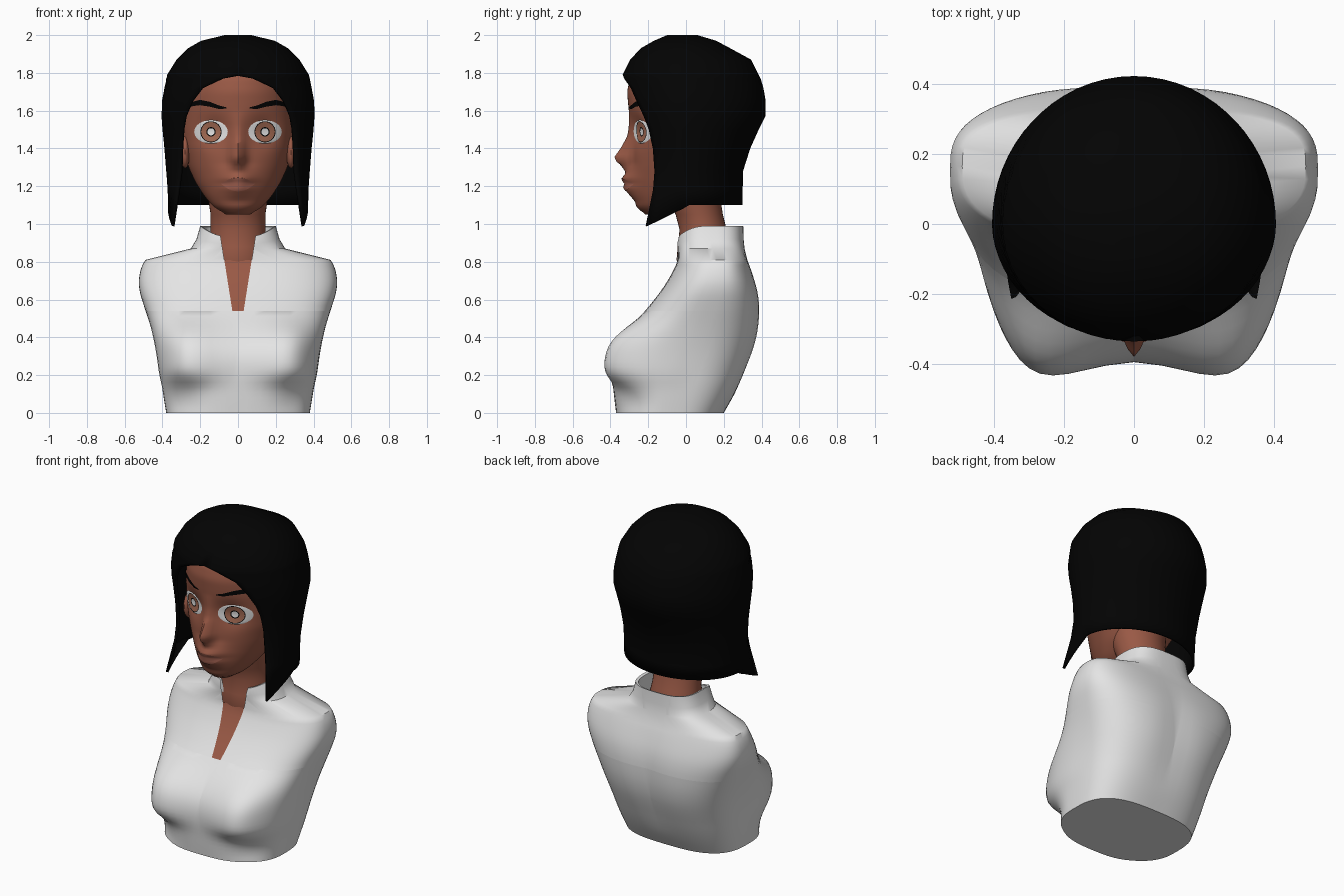
import bpy, bmesh, math
from math import sin, cos, pi, exp, sqrt

if "Cube" in bpy.data.objects:
    bpy.data.objects.remove(bpy.data.objects["Cube"])


def material(name, r, g, b):
    m = bpy.data.materials.new(name)
    m.diffuse_color = (r, g, b, 1)
    m.use_nodes = True
    m.node_tree.nodes["Principled BSDF"].inputs["Base Color"].default_value = m.diffuse_color
    return m


WHITE = material("shirt_white", 0.78, 0.78, 0.78)
SKIN = material("skin_brown", 0.32, 0.10, 0.06)
BLACK = material("hair_black", 0.001, 0.001, 0.001)
LIP = material("lip_brown", 0.35, 0.115, 0.078)
EYE = material("eye_white", 0.85, 0.85, 0.85)
IRIS = material("iris_brown", 0.38, 0.15, 0.09)


def lerp(table, z):
    """Linear lookup of a row in a table sorted by its first column."""
    if z <= table[0][0]:
        return table[0][1:]
    for a, b in zip(table, table[1:]):
        if z <= b[0]:
            t = (z - a[0]) / (b[0] - a[0])
            return [p + (q - p) * t for p, q in zip(a[1:], b[1:])]
    return table[-1][1:]


def smooth(table, z, h):
    """Lookup averaged over a window of half width h."""
    rows = [lerp(table, z + h * k / 4) for k in range(-4, 5)]
    return [sum(c) / 9 for c in zip(*rows)]


def spow(v, e):
    return math.copysign(abs(v) ** e, v)


def loft(rings, closed=True, caps=(True, True)):
    """Skin a list of equally long point rings into a bmesh."""
    bm = bmesh.new()
    vs = [[bm.verts.new(p) for p in r] for r in rings]
    n = len(rings[0])
    for a, b in zip(vs, vs[1:]):
        for i in range(n if closed else n - 1):
            j = (i + 1) % n
            bm.faces.new((a[i], a[j], b[j], b[i]))
    if caps[0]:
        bm.faces.new(vs[0][::-1])
    if caps[1]:
        bm.faces.new(vs[-1])
    return bm


def finish(name, bm, mats, angle=50, recalc=True):
    if recalc:
        bmesh.ops.recalc_face_normals(bm, faces=bm.faces)
    me = bpy.data.meshes.new(name)
    bm.to_mesh(me)
    bm.free()
    for m in mats:
        me.materials.append(m)
    ob = bpy.data.objects.new(name, me)
    bpy.context.collection.objects.link(ob)
    bpy.ops.object.select_all(action='DESELECT')
    ob.select_set(True)
    bpy.context.view_layer.objects.active = ob
    bpy.ops.object.shade_smooth_by_angle(angle=math.radians(angle))
    return ob


# Torso and collar: rows are z, half width, front y, back y, y of widest point
TORSO = [(0, .38, -.37, .20, -.08), (.12, .40, -.385, .27, -.06), (.27, .42, -.395, .335, -.03),
         (.33, .43, -.385, .36, 0), (.4, .445, -.345, .38, .03), (.5, .475, -.25, .393, .08),
         (.6, .51, -.165, .393, .12), (.69, .535, -.10, .37, .155), (.76, .52, -.06, .345, .165),
         (.81, .49, -.045, .325, .165), (.87, .25, -.045, .31, .14), (.92, .22, -.052, .305, .13),
         (.99, .20, -.045, .303, .13)]


def torso_ring(z, w, yf, yb, yw, n=64):
    pts = []
    for i in range(n):
        t = 2 * pi * i / n
        s, c = sin(t), cos(t)
        e = .75 if c > 0 else .68
        x = w * spow(s, e)
        y = yw + ((yf - yw) if c > 0 else (yb - yw)) * abs(c) ** e
        zz = z
        if c > 0:   # bust, and collar dipping at the front
            g = exp(-((abs(x) - .25) / .14) ** 2 - ((z - .29) / (.13 if z < .29 else .19)) ** 4)
            u = exp(-((abs(x) - .31) / .11) ** 2 - ((z - .06) / .08) ** 2)
            y += (.03 * u - .07 * g) * min(1, c * 3)
            x += math.copysign(.03 * g, x) if abs(x) > .01 else 0
            zz -= .06 * c * c * max(0, z - .87) / .12
        elif .1 < z < .8:   # spine valley
            y -= .015 * exp(-(x / .09) ** 2) * sin(pi * (z - .1) / .7)
        pts.append((x, y, zz))
    return pts


levels = [.027 * i for i in range(30)] + [.81, .87, .92, .99]
rings = [torso_ring(z, *smooth(TORSO, z, max(0, min(.07, z, .81 - z)))) for z in levels]
rings += [torso_ring(.985, .185, -.032, .288, .13), torso_ring(.86, .20, -.03, .285, .13)]
bm = loft(rings, caps=(True, False))
for no, co in (((1, 0, -.158), (.03, 0, .54)), ((-1, 0, -.158), (-.03, 0, .54)), ((0, 0, 1), (0, 0, .54))):
    bmesh.ops.bisect_plane(bm, geom=bm.verts[:] + bm.edges[:] + bm.faces[:], plane_co=co, plane_no=no)
bmesh.ops.recalc_face_normals(bm, faces=bm.faces)
cut = []
for f in bm.faces:   # neck slit: skin below, open above
    c = f.calc_center_median()
    if c.z > .54 and c.y < .06 and abs(c.x) < .03 + (c.z - .54) * .158:
        f.material_index = 1
        if c.z > .82:
            cut.append(f)
bmesh.ops.delete(bm, geom=cut, context='FACES')
finish("shirt_torso", bm, [WHITE, SKIN], 45, recalc=False)


# Neck: rows are z, half width, front y, back y
def oval(z, w, yf, yb, n=40):
    m, r = (yf + yb) / 2, (yb - yf) / 2
    return [(w * sin(2 * pi * i / n), m - r * cos(2 * pi * i / n), z) for i in range(n)]


NECK = [(.74, .17, -.03, .26), (.81, .165, -.05, .255), (.88, .16, -.044, .245), (.97, .145, -.034, .215),
        (1.05, .145, -.055, .195), (1.15, .16, -.10, .18), (1.3, .18, -.12, .18)]
finish("neck", loft([oval(*r) for r in NECK]), [SKIN])

# Head: rows are z, half width, front y, back y, middle y
HEAD = [(1.05, .05, -.20, -.10, -.15), (1.065, .09, -.24, -.06, -.14), (1.09, .13, -.265, 0, -.12),
        (1.15, .18, -.275, .1, -.07), (1.22, .225, -.28, .15, -.03), (1.3, .262, -.283, .2, 0),
        (1.4, .287, -.285, .25, 0), (1.5, .297, -.287, .3, 0), (1.6, .292, -.303, .32, 0),
        (1.7, .28, -.312, .33, 0), (1.78, .26, -.295, .31, 0), (1.86, .19, -.19, .22, 0),
        (1.9, .08, -.08, .1, 0)]
NOSE = [(1.27, 0), (1.30, .04), (1.33, .085), (1.355, .095), (1.4, .062), (1.46, .028), (1.52, .014), (1.6, 0)]
MOUTH = [(1.12, 0), (1.15, .022), (1.19, .052), (1.213, .043), (1.24, .062), (1.28, .028), (1.32, 0)]


def face_y(x, z):
    """Front surface of the face at (x, z)."""
    w, yf, yb, ym = smooth(HEAD, z, .02)
    y = ym + (yf - ym) * sqrt(max(0, 1 - (x / w) ** 2))
    y -= lerp(NOSE, z)[0] * exp(-(x / .036) ** 2) + lerp(MOUTH, z)[0] * exp(-(x / .085) ** 2)
    return y + .032 * exp(-((abs(x) - .13) / .075) ** 2 - ((z - 1.49) / .08) ** 2)


def head_ring(z, n=96):
    w, yf, yb, ym = smooth(HEAD, z, .02)
    pts = []
    for i in range(n):
        t = 2 * pi * i / n
        x = w * sin(t)
        pts.append((x, face_y(x, z) if cos(t) > 1e-6 else ym - (yb - ym) * cos(t), z))
    return pts


finish("head", loft([head_ring(1.05 + .85 * i / 64) for i in range(65)]), [SKIN], 60)


# Thin plates that follow the face
def patch(name, rows, mat, off=.004):
    rings = [[(x, face_y(x, z) - off, z) for x, z in r] for r in rows]
    bm = loft(rings, closed=False, caps=(False, False))
    bmesh.ops.remove_doubles(bm, verts=bm.verts, dist=1e-5)
    finish(name, bm, [mat], 60)


lip_rows = []
for k in range(5):
    h = k / 2 - 1
    lip_rows.append([(.09 * i / 10, 1.213 + (.032 if h > 0 else .04) * h * (1 - (i / 10) ** 2)) for i in range(-10, 11)])
patch("lips", lip_rows, LIP)

BROW = [(.06, 1.614), (.1, 1.618), (.15, 1.634), (.2, 1.643), (.235, 1.637), (.262, 1.622)]
for side, s in (("left", 1), ("right", -1)):
    rows = [[(s * x, z + k * t) for (x, z), t in zip(BROW, (.003, .009, .013, .014, .012, .004))] for k in (-1, 0, 1)]
    patch(side + "_eyebrow", rows, BLACK, .007)

    # Eye: concentric rings, coloured by ring
    cx, cz = s * .143, 1.488
    rings = []
    for rx, rz in ((.004, .004), (.019, .019), (.025, .025), (.052, .052), (.056, .056), (.075, .06), (.089, .062)):
        ring = []
        for i in range(32):
            t = 2 * pi * i / 32
            x, z = cx + rx * cos(t), cz + rz * sin(t)
            ring.append((x, face_y(x, z) - .004 - .01 * (1 - (rx / .089) ** 2), z))
        rings.append(ring)
    bm = loft(rings, caps=(True, False))
    bm.faces.ensure_lookup_table()
    for i, f in enumerate(bm.faces):
        f.material_index = (0, 1, 2, 1, 0, 0, 0)[i // 32]
    finish(side + "_eye", bm, [EYE, BLACK, IRIS], 60)

    # Ear
    bm = bmesh.new()
    bmesh.ops.create_uvsphere(bm, u_segments=16, v_segments=10, radius=1)
    bmesh.ops.scale(bm, vec=(.025, .06, .085), verts=bm.verts)
    bmesh.ops.translate(bm, vec=(s * .28, -.07, 1.38), verts=bm.verts)
    finish(side + "_ear", bm, [SKIN])

# Bobbed hair: rows are z, half width, front depth, back depth, x of the face opening
HAIR = [(2.0, .07, .10, .06, 0), (1.97, .195, .17, .16, 0), (1.93, .265, .24, .235, 0),
        (1.87, .325, .295, .345, 0), (1.79, .375, .335, .385, 0), (1.77, .38, .335, .395, .08),
        (1.72, .39, .335, .41, .19), (1.65, .403, .33, .422, .245), (1.57, .405, .31, .42, .28),
        (1.5, .40, .29, .385, .293), (1.4, .39, .275, .34, .30), (1.28, .38, .28, .302, .305),
        (1.18, .373, .34, .30, .32), (1.1, .372, .63, .30, .35)]
rings = []
for z, w, f, b, xe in HAIR:
    A = pi - math.asin(xe / w)
    ring = []
    for i in range(49):
        u = i / 24 - 1
        a = A * u
        drop = .11 * max(0, (abs(u) - .8) / .2) if z == 1.1 else 0
        ring.append((w * sin(a), (b if cos(a) > 0 else f) * cos(a), z - drop))
    rings.append(ring)
bm = loft(rings, closed=False, caps=(True, False))
bmesh.ops.remove_doubles(bm, verts=bm.verts, dist=1e-4)
hair = finish("hair", bm, [BLACK], 60)
mod = hair.modifiers.new("thickness", 'SOLIDIFY')
mod.thickness = .015
mod.offset = -1
